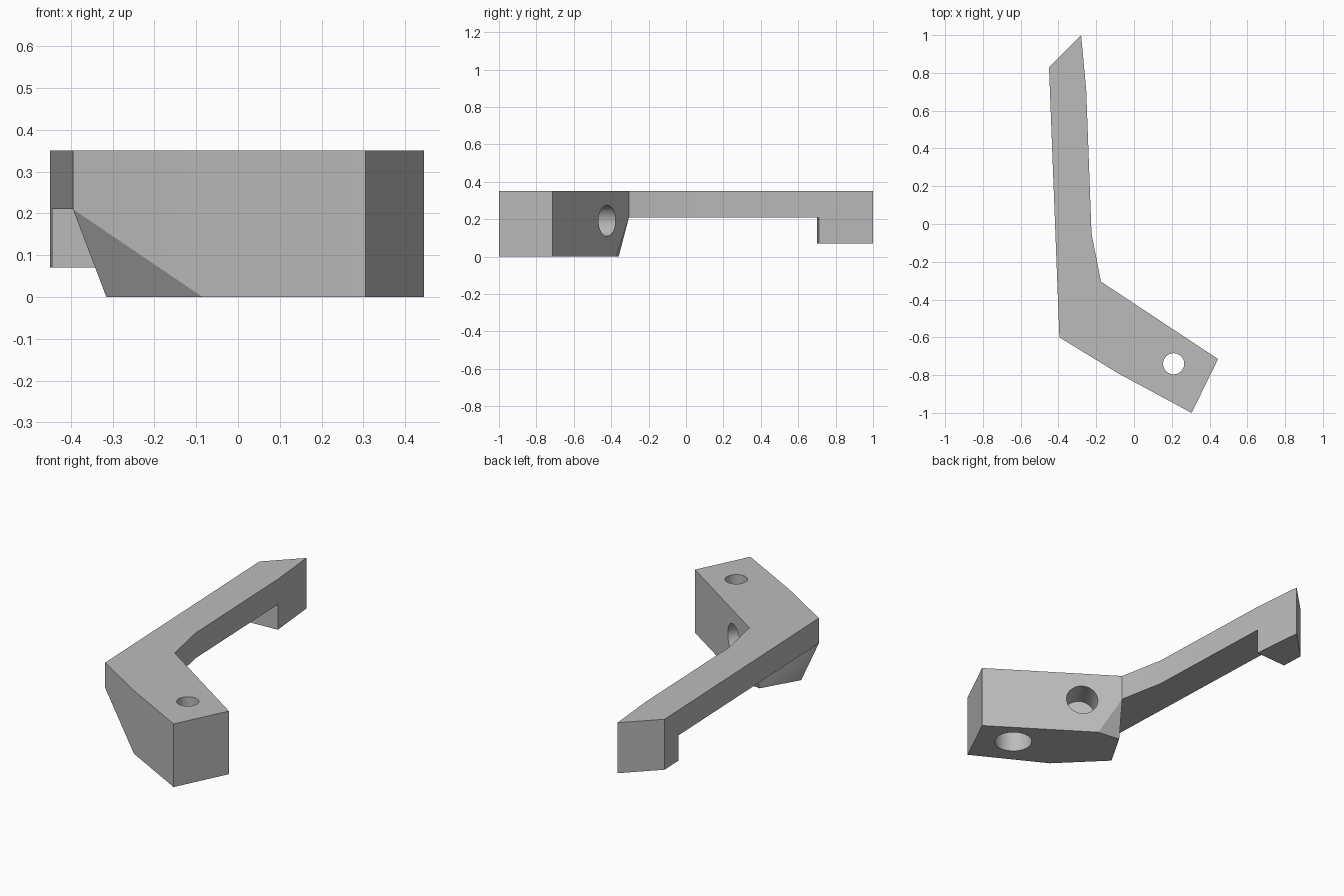
import bpy, bmesh
from mathutils import Vector

cube = bpy.data.objects.get("Cube")
if cube:
    bpy.data.objects.remove(cube, do_unlink=True)

grey = bpy.data.materials.new("plain grey")
grey.use_nodes = True
grey.diffuse_color = (0.5, 0.5, 0.5, 1)
grey.node_tree.nodes["Principled BSDF"].inputs["Base Color"].default_value = (0.5, 0.5, 0.5, 1)

TOP, UNDER, HOOK = 0.35, 0.21, 0.07
OUTER, INNER = (-0.395, -0.60), (-0.175, -0.305)    # joint of arm and block
STEP_A, STEP_B = (-0.445, 0.70), (-0.253, 0.71)     # where the hook starts


def prism(bm, outline, z0, z1):
    low = [bm.verts.new((x, y, z0)) for x, y in outline]
    high = [bm.verts.new((x, y, z1)) for x, y in outline]
    bm.faces.new(low[::-1])
    bm.faces.new(high)
    for i in range(len(low)):
        j = (i + 1) % len(low)
        bm.faces.new((low[i], low[j], high[j], high[i]))


def merge_flat(bm):
    bmesh.ops.dissolve_limit(bm, angle_limit=0.01, verts=bm.verts[:], edges=bm.edges[:])


bm = bmesh.new()

# Mounting block with a chamfered lower corner
shared = [(0.445, -0.715), (0.305, -1.0), (-0.085, -0.79)]
ring = [OUTER, INNER, (0.16, -0.53)] + shared
foot = [(-0.315, -0.56), (-0.20, -0.36), (-0.07, -0.375)] + shared
points = [(p, TOP) for p in ring] + [(p, UNDER) for p in (OUTER, INNER)] + [(p, 0) for p in foot]
verts = [bm.verts.new((*p, z)) for p, z in points]
hull = bmesh.ops.convex_hull(bm, input=verts)
loose = [v for v in bm.verts if not v.link_faces]
bmesh.ops.delete(bm, geom=loose, context='VERTS')
merge_flat(bm)

# Long arm and the hook at its end
prism(bm, [OUTER, INNER, (-0.225, -0.05), STEP_B, STEP_A], UNDER, TOP)
hook = [STEP_A, STEP_B, (-0.28, 1.0), (-0.45, 0.83)]
prism(bm, hook, UNDER, TOP)
prism(bm, hook, HOOK, UNDER)

# Weld the parts and drop the walls between them
bmesh.ops.remove_doubles(bm, verts=bm.verts[:], dist=0.001)
inside = [f for f in bm.faces if all(len(e.link_faces) > 2 for e in f.edges)]
bmesh.ops.delete(bm, geom=inside, context='FACES')
bmesh.ops.recalc_face_normals(bm, faces=bm.faces[:])
merge_flat(bm)
mesh = bpy.data.meshes.new("angled_bracket")
bm.to_mesh(mesh)
bm.free()
bracket = bpy.data.objects.new("angled_bracket", mesh)
bpy.context.collection.objects.link(bracket)
mesh.materials.append(grey)
bpy.context.view_layer.objects.active = bracket


def drill(start, direction, depth, radius):
    axis = Vector(direction).normalized()
    start = Vector(start) - axis * 0.1
    length = depth + 0.1
    bpy.ops.mesh.primitive_cylinder_add(vertices=48, radius=radius, depth=length,
                                        location=start + axis * length / 2,
                                        rotation=axis.to_track_quat('Z', 'Y').to_euler())
    cutter = bpy.context.object
    cutter.name = "hole_cutter"
    cutter.hide_render = True
    cutter.data.materials.append(grey)
    mod = bracket.modifiers.new("hole", 'BOOLEAN')
    mod.operation, mod.solver, mod.object = 'DIFFERENCE', 'EXACT', cutter
    bpy.context.view_layer.objects.active = bracket
    bpy.ops.object.modifier_apply(modifier=mod.name)
    bpy.data.objects.remove(cutter, do_unlink=True)


# Screw hole, its wider recess below, and the blind hole in the back
drill((0.21, -0.74, TOP), (0, 0, -1), 0.5, 0.056)
drill((0.21, -0.74, 0), (0, 0, 1), 0.2, 0.098)
drill((0.0, -0.425, 0.192), (-0.56, -0.83, 0), 0.16, 0.083)

bpy.ops.object.select_all(action='DESELECT')
bracket.select_set(True)
bpy.context.view_layer.objects.active = bracket
bpy.ops.object.shade_smooth_by_angle(angle=0.3)
